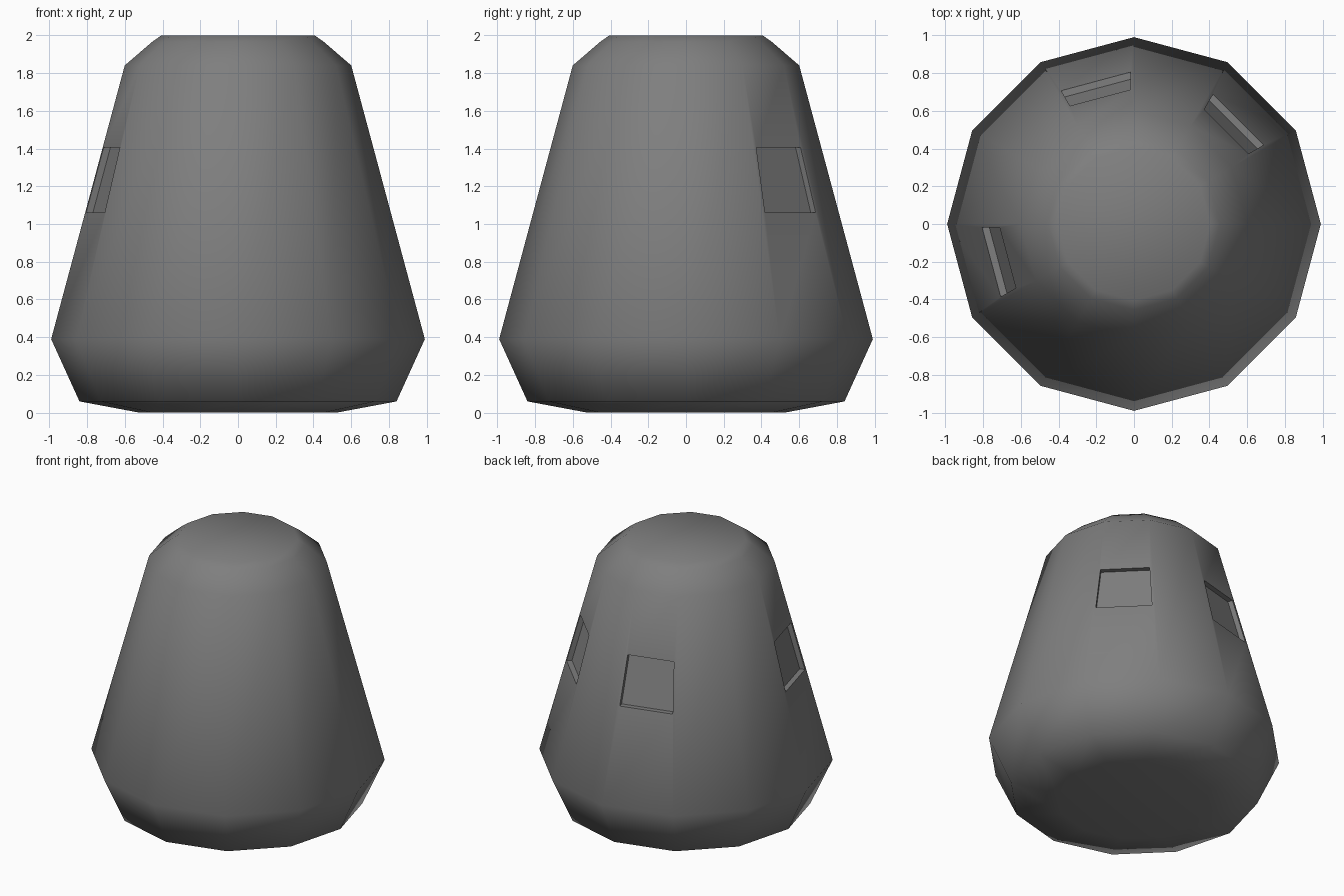
import bpy, bmesh
from math import sin, cos, radians
from mathutils import Vector

cube = bpy.data.objects.get("Cube")
if cube:
    bpy.data.objects.remove(cube)

SIDES = 12
# Radius and height of each ring, bottom to top
PROFILE = [(0.52, 0.0), (0.84, 0.06), (0.99, 0.39),
           (0.60, 1.84), (0.455, 1.965), (0.405, 2.0)]
WALL = 2                      # the long sloping wall starts at this ring
WINDOW_SIDES = (1, 3, 6)      # facets that hold a window
SILL, HEAD = 1.06, 1.405
MARGIN, DEPTH = 0.02, 0.037


def grey_material():
    mat = bpy.data.materials.new("hull_grey")
    colour = (0.21, 0.21, 0.21, 1)
    mat.diffuse_color = colour
    mat.use_nodes = True
    bsdf = mat.node_tree.nodes["Principled BSDF"]
    bsdf.inputs["Base Color"].default_value = colour
    bsdf.inputs["Roughness"].default_value = 0.8
    return mat


def add_window(bm, a, b, c, d, side):
    """Frame the facet a-b-c-d around an opening and sink a pane into it."""
    def row(z):
        t = (z - a.co.z) / (d.co.z - a.co.z)
        left, right = a.co.lerp(d.co, t), b.co.lerp(c.co, t)
        inset = (right - left).normalized() * MARGIN
        return left + inset, right - inset

    (s0, s1), (h0, h1) = row(SILL), row(HEAD)
    angle = radians((side + 0.5) * 360 / SIDES)
    inward = Vector((-cos(angle), -sin(angle), 0)) * DEPTH
    outer = [bm.verts.new(p) for p in (s0, s1, h1, h0)]
    inner = [bm.verts.new(v.co + inward) for v in outer]
    corner = [a, b, c, d]
    for i in range(4):
        j = (i + 1) % 4
        bm.faces.new((corner[i], corner[j], outer[j], outer[i]))
        bm.faces.new((outer[i], outer[j], inner[j], inner[i]))
    bm.faces.new(inner)


# Twelve-sided capsule hull
bm = bmesh.new()
rings = []
for r, z in PROFILE:
    angles = [radians(i * 360 / SIDES) for i in range(SIDES)]
    rings.append([bm.verts.new((r * cos(t), r * sin(t), z)) for t in angles])

for n in range(len(rings) - 1):
    low, high = rings[n], rings[n + 1]
    for i in range(SIDES):
        j = (i + 1) % SIDES
        quad = (low[i], low[j], high[j], high[i])
        if n == WALL and i in WINDOW_SIDES:
            add_window(bm, *quad, i)
        else:
            bm.faces.new(quad)

# Flat base and top
bm.faces.new(rings[0][::-1])
bm.faces.new(rings[-1])
bmesh.ops.recalc_face_normals(bm, faces=bm.faces)

mesh = bpy.data.meshes.new("capsule_hull")
bm.to_mesh(mesh)
bm.free()
hull = bpy.data.objects.new("capsule_hull", mesh)
bpy.context.collection.objects.link(hull)
mesh.materials.append(grey_material())

# Smooth hull with crisp window edges
bpy.ops.object.select_all(action="DESELECT")
hull.select_set(True)
bpy.context.view_layer.objects.active = hull
bpy.ops.object.shade_smooth_by_angle(angle=radians(62))
